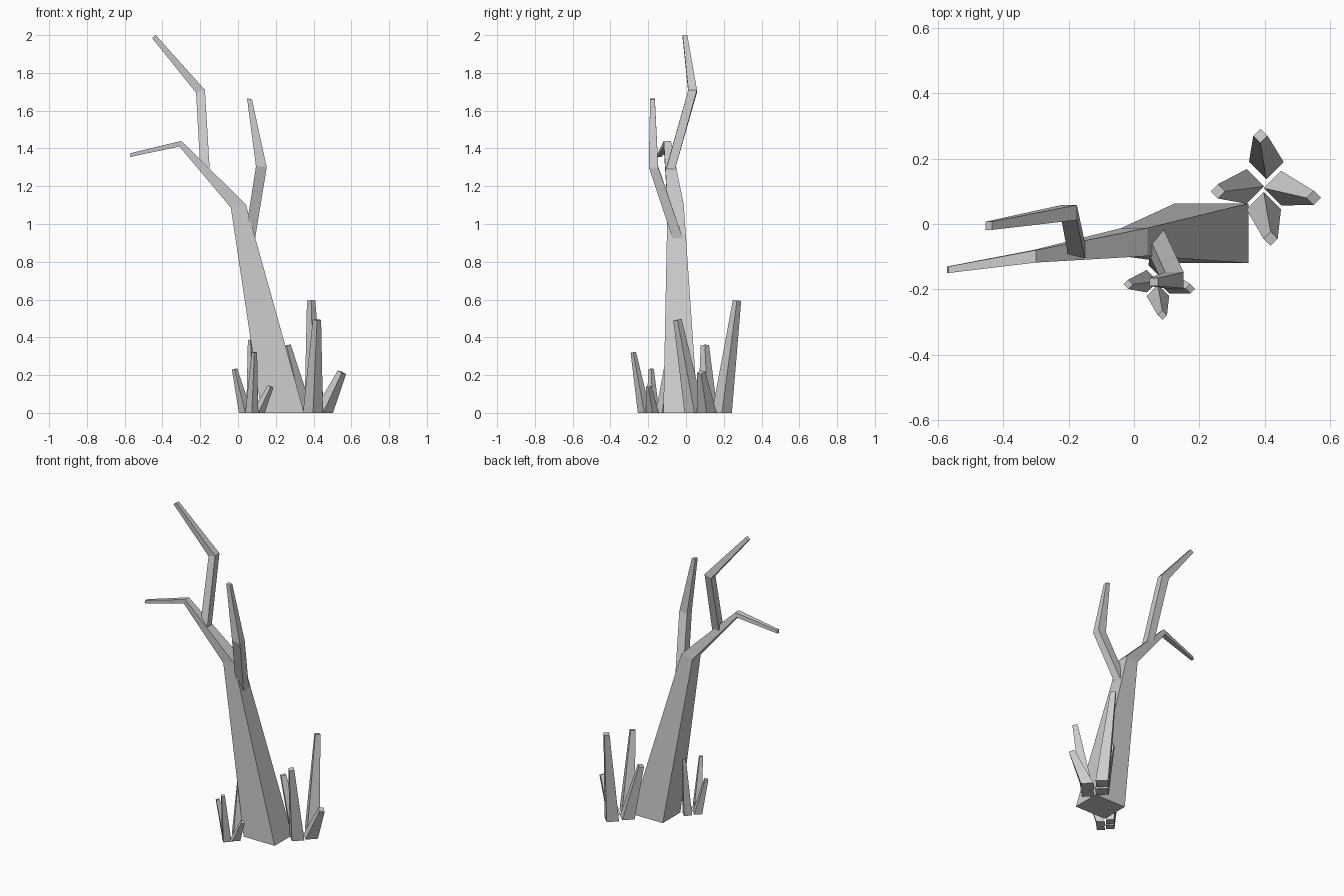
import bpy, bmesh
from mathutils import Vector

if "Cube" in bpy.data.objects:
    bpy.data.objects.remove(bpy.data.objects["Cube"])


def loft(name, rings):
    """Skin a chain of four-cornered rings and cap both ends."""
    bm = bmesh.new()
    loops = [[bm.verts.new(p) for p in ring] for ring in rings]
    for a, b in zip(loops, loops[1:]):
        for i in range(4):
            j = (i + 1) % 4
            bm.faces.new((a[i], a[j], b[j], b[i]))
    bm.faces.new(loops[0][::-1])
    bm.faces.new(loops[-1])
    bmesh.ops.recalc_face_normals(bm, faces=bm.faces)
    mesh = bpy.data.meshes.new(name)
    bm.to_mesh(mesh)
    bm.free()
    ob = bpy.data.objects.new(name, mesh)
    bpy.context.collection.objects.link(ob)


def limb(name, sections):
    """Section: left x, z, right x, z, then front y and back y."""
    loft(name, [[(xl, yf, zl), (xr, yf, zr), (xr, yb, zr), (xl, yb, zl)]
                for xl, zl, xr, zr, yf, yb in sections])


def spike(name, origin, size, base, tip):
    """Leaning diamond-section blade with its tip cut square to its axis."""
    base, tip = Vector((*base, 0)), Vector(tip)
    lean = tip - base
    rings = []
    for centre, r, tilt in ((base, 0.053, 0), (tip, 0.022, 1)):
        ring = []
        for dx, dy in ((1, 0), (0, 1), (-1, 0), (0, -1)):
            dz = -tilt * r * (dx * lean.x + dy * lean.y) / lean.z
            ring.append(origin + size * (centre + Vector((dx * r, dy * r, dz))))
        rings.append(ring)
    loft(name, rings)


# Trunk bending into the long left branch
limb("trunk", [
    (0.125, 0, 0.35, 0, -0.12, 0.063),
    (-0.038, 1.087, 0.042, 1.103, -0.098, -0.012),
    (-0.31, 1.41, -0.30, 1.44, -0.118, -0.08),
    (-0.572, 1.355, -0.568, 1.375, -0.15, -0.13)])

# Side branches
limb("right_branch", [
    (0.035, 0.92, 0.09, 0.92, -0.07, -0.015),
    (0.095, 1.305, 0.152, 1.30, -0.197, -0.147),
    (0.048, 1.665, 0.074, 1.66, -0.19, -0.165)])
limb("upper_branch", [
    (-0.20, 1.295, -0.15, 1.29, -0.105, -0.058),
    (-0.222, 1.695, -0.175, 1.71, 0.012, 0.058),
    (-0.455, 1.985, -0.435, 2.0, -0.018, 0.007)])

# Two grass tufts, the small one a scaled copy of the large one
blades = [
    ((0.005, 0.075), (-0.013, 0.155, 0.595)),
    ((0.05, -0.005), (0.15, -0.035, 0.215)),
    ((-0.003, -0.07), (0.018, -0.16, 0.493)),
    ((-0.055, 0.0), (-0.143, -0.015, 0.357))]
for tuft, origin, size in (("large", Vector((0.40, 0.115, 0)), 1.0),
                           ("small", Vector((0.075, -0.175, 0)), 0.65)):
    for i, (base, tip) in enumerate(blades):
        spike(f"{tuft}_grass_blade_{i + 1}", origin, size, base, tip)
